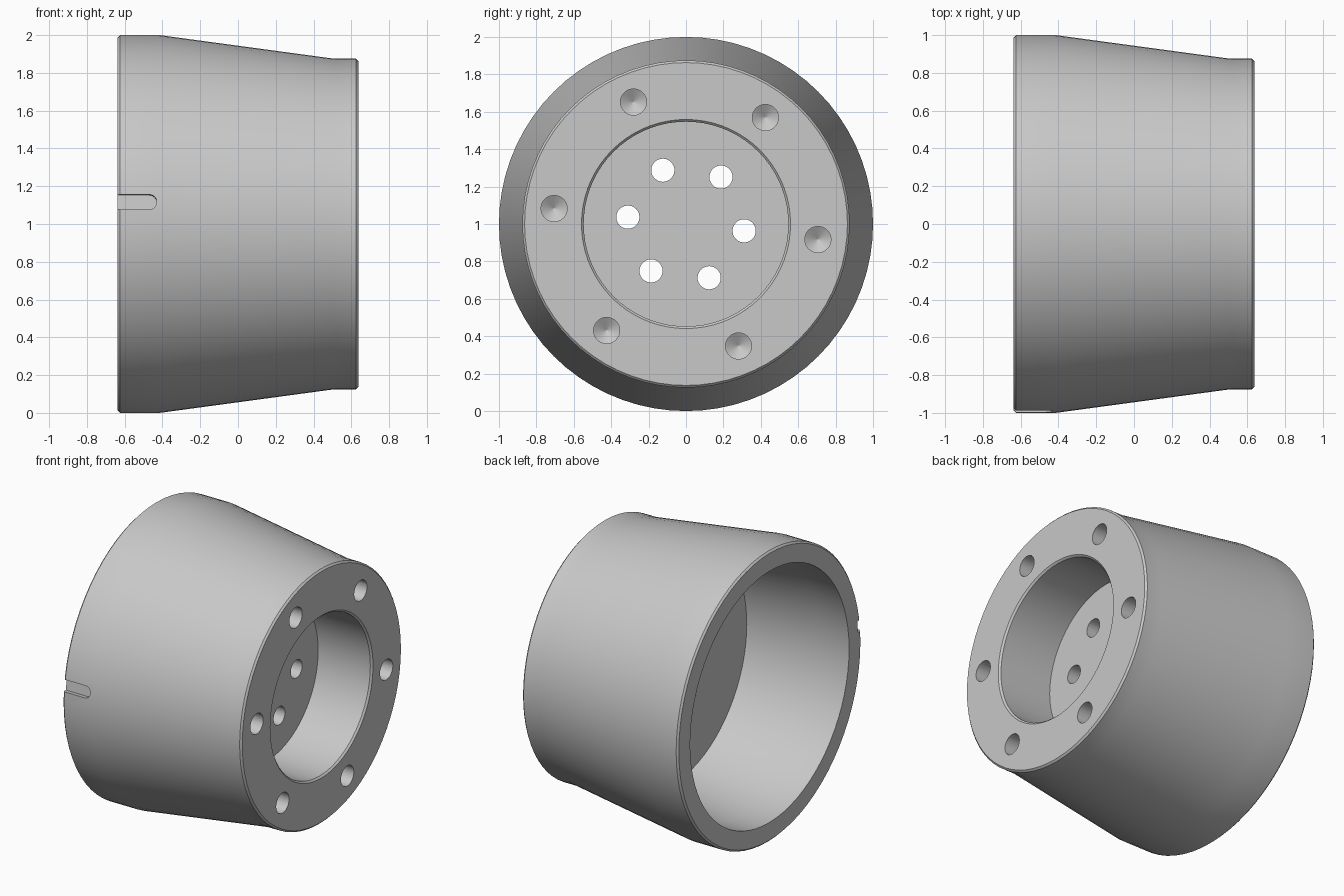
import bpy
import bmesh
import math
from mathutils import Matrix

if "Cube" in bpy.data.objects:
    bpy.data.objects.remove(bpy.data.objects["Cube"], do_unlink=True)

grey = bpy.data.materials.new("light_grey")
grey.use_nodes = True
COLOUR = (0.58, 0.58, 0.58, 1)
grey.diffuse_color = COLOUR
grey.node_tree.nodes["Principled BSDF"].inputs["Base Color"].default_value = COLOUR

CENTRE = Matrix.Translation((0, 0, 1))
TWIST = math.radians(-6.7)   # shared rotation of holes and slot
END = 0.637                  # half length along x


def add_solid(name, verts, faces, matrix):
    """Closed mesh object with outward normals."""
    mesh = bpy.data.meshes.new(name)
    mesh.from_pydata(verts, [], faces)
    mesh.materials.append(grey)
    bm = bmesh.new()
    bm.from_mesh(mesh)
    bmesh.ops.recalc_face_normals(bm, faces=bm.faces)
    bm.to_mesh(mesh)
    bm.free()
    obj = bpy.data.objects.new(name, mesh)
    obj.matrix_world = matrix
    bpy.context.collection.objects.link(obj)
    return obj


def lathe(name, profile, segments, matrix):
    """Revolve (x, radius) points about the x axis; ends lie on the axis."""
    verts, rings, faces = [], [], []
    for x, r in profile:
        ring = []
        for i in range(segments if r > 0 else 1):
            a = 2 * math.pi * i / segments
            ring.append(len(verts))
            verts.append((x, r * math.cos(a), r * math.sin(a)))
        rings.append(ring)
    for a, b in zip(rings, rings[1:]):
        for i in range(segments):
            j = (i + 1) % segments
            quad = [a[i % len(a)], a[j % len(a)], b[j % len(b)], b[i % len(b)]]
            faces.append(list(dict.fromkeys(quad)))
    return add_solid(name, verts, faces, matrix)


def cut(target, cutter):
    mod = target.modifiers.new("cut", "BOOLEAN")
    mod.operation = "DIFFERENCE"
    mod.solver = "EXACT"
    mod.object = cutter
    bpy.context.view_layer.objects.active = target
    bpy.ops.object.modifier_apply(modifier=mod.name)
    bpy.data.objects.remove(cutter, do_unlink=True)


# Tapered housing: back cavity following the skin, outer skin, front recess
c = 0.012
housing = lathe("tapered_housing", [
    (0.095, 0), (0.095, 0.797), (-0.415, 0.865), (-END, 0.865),
    (-END, 1 - c), (-END + c, 1), (-0.415, 1),
    (0.51, 0.875), (END - c, 0.875), (END, 0.875 - c),
    (END, 0.559), (END - c, 0.559 - c), (0.228, 0.559 - c), (0.228, 0)],
    72, CENTRE)

# Bolt circles: blind drilled holes in the rim, through holes in the web
for k in range(6):
    turn = CENTRE @ Matrix.Rotation(TWIST + k * math.pi / 3, 4, "X")
    cut(housing, lathe("blind_hole_cutter", [
        (0.34, 0), (0.34, 0.004), (0.38, 0.07), (0.7, 0.07), (0.7, 0)],
        28, turn @ Matrix.Translation((0, 0.71, 0))))
    cut(housing, lathe("through_hole_cutter", [
        (0.05, 0), (0.05, 0.062), (0.3, 0.062), (0.3, 0)],
        28, turn @ Matrix.Translation((0, 0.313, 0))))

# Round-ended locating slot in the skin at the back rim
half = 0.04
outline = [(-0.7, -half), (-0.7, half)]
for i in range(13):
    a = math.pi / 2 - math.pi * i / 12
    outline.append((-0.47 + half * math.cos(a), half * math.sin(a)))
n = len(outline)
verts = [(x, y, z) for y in (-1.1, -0.965) for x, z in outline]
faces = [list(range(n)), list(range(n, 2 * n))]
faces += [[i, (i + 1) % n, n + (i + 1) % n, n + i] for i in range(n)]
cut(housing, add_solid("slot_cutter", verts, faces,
                       CENTRE @ Matrix.Rotation(TWIST, 4, "X")))

# Smooth the round surfaces, keep machined edges sharp
bpy.ops.object.select_all(action="DESELECT")
housing.select_set(True)
bpy.context.view_layer.objects.active = housing
bpy.ops.object.shade_smooth_by_angle(angle=math.radians(25))
